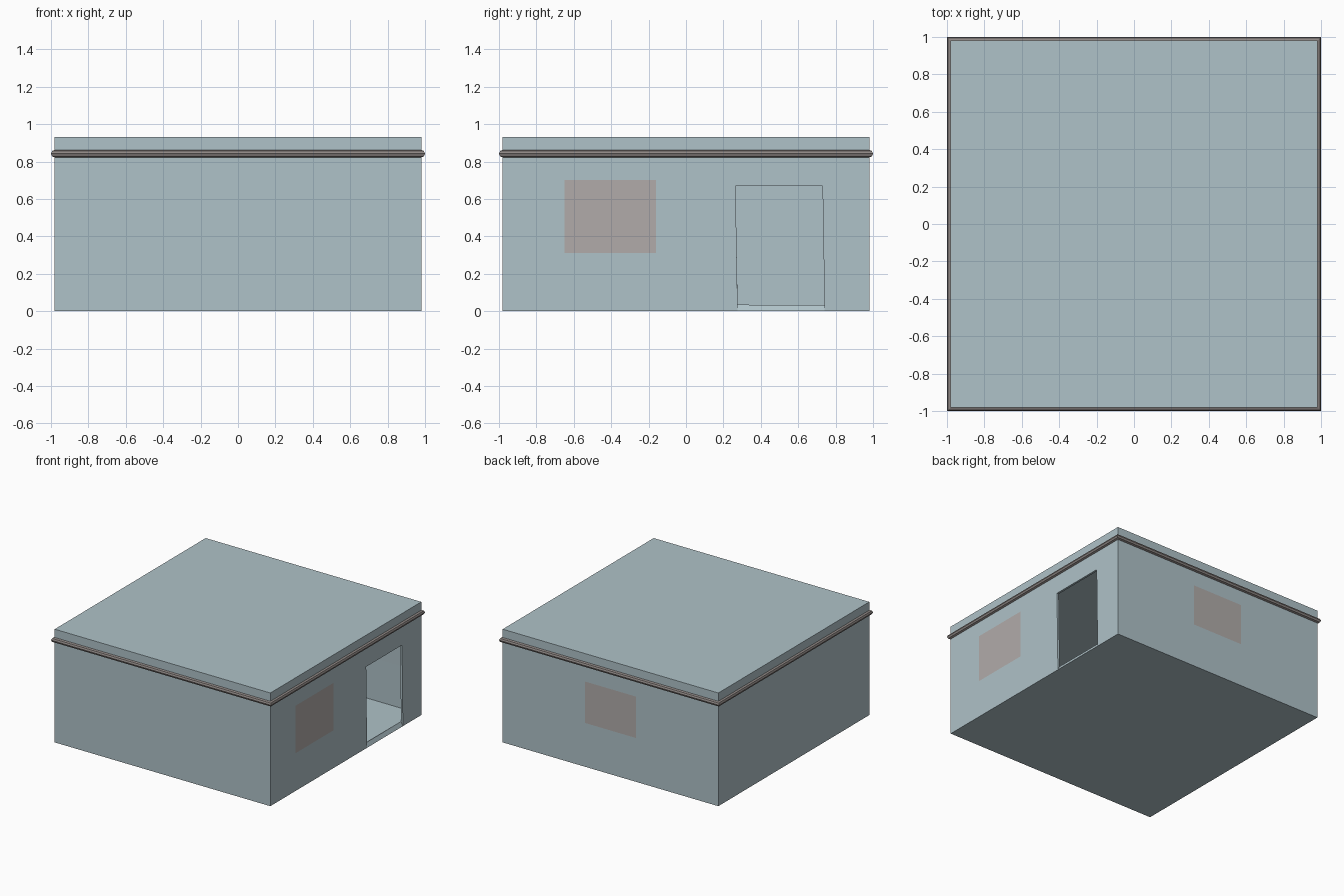
import bpy, bmesh, math

if "Cube" in bpy.data.objects:
    bpy.data.objects.remove(bpy.data.objects["Cube"])

W, H = 0.98, 0.93          # half width and height of the building
T = 0.017                  # wall thickness


def material(name, rgb):
    m = bpy.data.materials.new(name)
    m.diffuse_color = (*rgb, 1)
    m.use_nodes = True
    m.node_tree.nodes["Principled BSDF"].inputs["Base Color"].default_value = m.diffuse_color
    return m


def add_object(name, bm, mats):
    mesh = bpy.data.meshes.new(name)
    bm.to_mesh(mesh)
    bm.free()
    ob = bpy.data.objects.new(name, mesh)
    for m in mats:
        mesh.materials.append(m)
    bpy.context.collection.objects.link(ob)
    return ob


def cut(bm, side, axis, at):
    """Split the wall faces whose normal points along `side`."""
    faces = [f for f in bm.faces if f.normal.dot(side) > 0.9]
    geom = faces + list({e for f in faces for e in f.edges}) + list({v for f in faces for v in f.verts})
    co, no = [0, 0, 0], [0, 0, 0]
    co[axis], no[axis] = at, 1
    bmesh.ops.bisect_plane(bm, geom=geom, plane_co=co, plane_no=no)
    bm.normal_update()


def patch(bm, side, axis, a, b, z0, z1):
    """Faces of one wall inside a rectangle."""
    out = []
    for f in bm.faces:
        c = f.calc_center_median()
        if f.normal.dot(side) > 0.9 and a < c[axis] < b and z0 < c.z < z1:
            out.append(f)
    return out


wall = material("wall_paint", (0.43, 0.54, 0.58))
glass = material("window_panel", (0.44, 0.41, 0.40))
trim = material("trim_brown", (0.27, 0.24, 0.23))

# Building shell with windows and doorway marked out in the walls
from mathutils import Vector
bm = bmesh.new()
bmesh.ops.create_cube(bm, size=1)
for v in bm.verts:
    v.co = (v.co.x * 2 * W, v.co.y * 2 * W, (v.co.z + 0.5) * H)
bm.normal_update()
right, back = Vector((1, 0, 0)), Vector((0, 1, 0))
for y in (-0.65, -0.16, 0.27, 0.735):
    cut(bm, right, 1, y)
for z in (0.31, 0.67, 0.70):
    cut(bm, right, 2, z)
for x in (-0.23, 0.23):
    cut(bm, back, 0, x)
for z in (0.36, 0.70):
    cut(bm, back, 2, z)
for f in patch(bm, right, 1, -0.65, -0.16, 0.31, 0.70) + patch(bm, back, 0, -0.23, 0.23, 0.36, 0.70):
    f.material_index = 1

# Doorway: open it and lean its sides slightly
door = patch(bm, right, 1, 0.27, 0.735, 0, 0.67)
for v in {v for f in door for v in f.verts}:
    v.co.y += 0.006 - 0.011 * v.co.z / 0.67
bmesh.ops.delete(bm, geom=door, context='FACES')
shell = add_object("building_shell", bm, [wall, glass])
thick = shell.modifiers.new("wall_thickness", 'SOLIDIFY')
thick.thickness = T
thick.offset = -1
thick.use_even_offset = True

# Octagonal pipe trim running round the top of the walls
bm = bmesh.new()
R, Z, N = 0.02, 0.842, 8
rings = []
for sx, sy in ((1, 1), (-1, 1), (-1, -1), (1, -1)):
    ring = []
    for i in range(N):
        a = 2 * math.pi * i / N
        d = W + R * math.cos(a)
        ring.append(bm.verts.new((sx * d, sy * d, Z + R * math.sin(a))))
    rings.append(ring)
for k in range(4):
    p, q = rings[k], rings[(k + 1) % 4]
    for i in range(N):
        j = (i + 1) % N
        bm.faces.new((p[i], q[i], q[j], p[j]))
bmesh.ops.recalc_face_normals(bm, faces=bm.faces)
add_object("roof_trim", bm, [trim])
